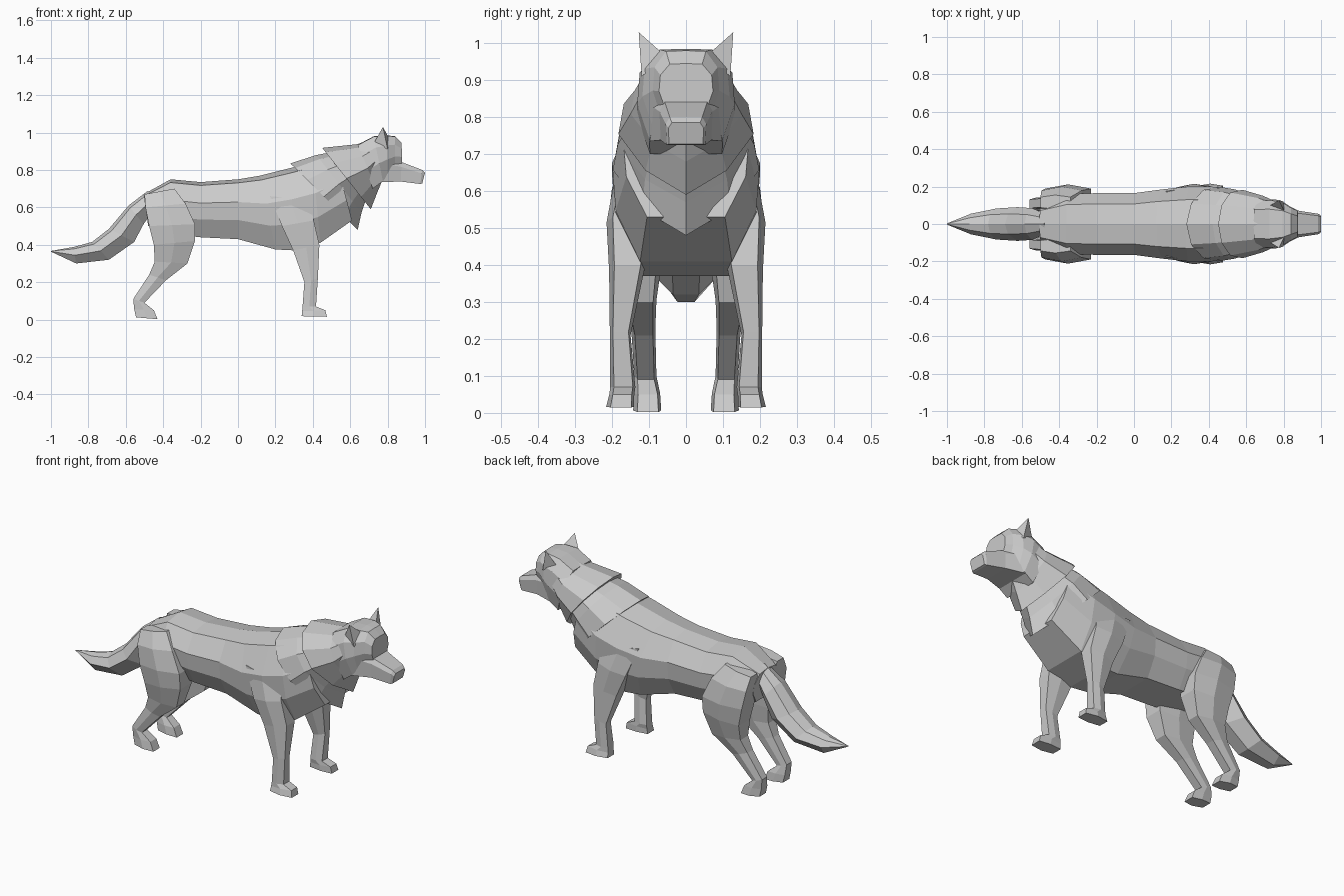
import bpy, bmesh


def loft(name, rings, mirror=False):
    """Skin a list of equal-length point rings, capping both ends, flat shaded."""
    bm = bmesh.new()
    vs = [[bm.verts.new(p) for p in r] for r in rings]
    n = len(rings[0])
    for a, b in zip(vs, vs[1:]):
        for i in range(n):
            j = (i + 1) % n
            bm.faces.new((a[i], a[j], b[j], b[i]))
    bm.faces.new(vs[0])
    bm.faces.new(vs[-1])
    bmesh.ops.remove_doubles(bm, verts=bm.verts, dist=0.0005)
    bmesh.ops.recalc_face_normals(bm, faces=bm.faces)
    me = bpy.data.meshes.new(name)
    bm.to_mesh(me)
    bm.free()
    ob = bpy.data.objects.new(name, me)
    bpy.context.collection.objects.link(ob)
    if mirror:
        m = ob.modifiers.new("Mirror", 'MIRROR')
        m.use_axis = (False, True, False)
        m.use_clip = False
        m.use_mirror_merge = False
    return ob


def section(ring, profile):
    """Symmetric section from top point (xt, zt) to bottom point (xb, zb), half width w."""
    xt, zt, xb, zb, w = ring
    full = profile + [(-y, t) for y, t in reversed(profile) if y > 0]
    return [(xt + (xb - xt) * t, y * w, zt + (zb - zt) * t) for y, t in full]


def spine_part(name, rings, profile):
    return loft(name, [section(r, profile) for r in rings])


LEG = [(0, .1), (0, .85), (.5, 1), (1, .85), (1, .1), (.5, 0)]


def leg(name, rings):
    """Leg rings: back x, z, front x, z, inner y, outer y."""
    return loft(name, [[(xb + (xf - xb) * t, yi + (yo - yi) * s, zb + (zf - zb) * t)
                        for t, s in LEG] for xb, zb, xf, zf, yi, yo in rings], True)


# torso
spine_part("torso", [
    (-.505, .67, -.48, .50, .11),
    (-.36, .75, -.37, .46, .16),
    (-.20, .735, -.20, .44, .165),
    (.0, .75, .0, .43, .165),
    (.12, .77, .20, .375, .185),
    (.28, .81, .30, .37, .20),
    (.40, .84, .44, .41, .20),
    (.52, .87, .61, .53, .17),
], [(0, 0), (.65, .06), (1, .38), (.95, .68), (.62, 1)])

# overlapping mane collars, pointed at the throat
MANE = [(0, 0), (.55, .07), (.92, .25), (1, .5), (.6, .8), (0, 1)]
spine_part("rear_mane", [
    (.28, .835, .64, .48, .198),
    (.42, .88, .66, .57, .185),
    (.58, .91, .69, .66, .15),
], MANE)
spine_part("front_mane", [
    (.45, .918, .71, .59, .183),
    (.64, .938, .745, .68, .15),
    (.72, .97, .77, .74, .125),
], MANE)

# head
spine_part("head", [
    (.64, .935, .72, .70, .13),
    (.725, .98, .775, .74, .132),
    (.795, .985, .80, .77, .118),
    (.84, .98, .84, .80, .09),
    (.875, .945, .877, .82, .073),
], [(0, 0), (.6, .01), (.95, .25), (1, .6), (.75, 1)])

# muzzle
spine_part("muzzle", [
    (.77, .87, .765, .735, .105),
    (.875, .842, .87, .738, .072),
    (.985, .80, .975, .725, .055),
    (1.0, .785, .985, .728, .048),
], [(.8, 0), (1, .25), (.95, 1)])

# ears, each a leaning three-sided spike
base = [(.81, .055, .965), (.80, .12, .91), (.73, .10, .95)]
tip = [(.775, .128, 1.03)] * 3
loft("ear", [base, [tuple(b + (t - b) * .99 for b, t in zip(p, q)) for p, q in zip(base, tip)]], True)

# front legs with paws
leg("front_leg", [
    (.17, .66, .38, .64, .09, .19),
    (.235, .50, .405, .53, .10, .215),
    (.295, .37, .435, .40, .113, .208),
    (.355, .20, .427, .22, .15, .206),
    (.345, .068, .417, .07, .137, .205),
    (.343, .045, .467, .05, .14, .208),
    (.34, .018, .475, .015, .14, .216),
])

# hind legs with paws
leg("hind_leg", [
    (-.50, .67, -.34, .70, .08, .155),
    (-.495, .60, -.28, .62, .06, .20),
    (-.475, .50, -.23, .51, .06, .212),
    (-.45, .40, -.23, .42, .065, .20),
    (-.445, .31, -.27, .30, .08, .17),
    (-.475, .24, -.385, .21, .083, .148),
    (-.56, .11, -.50, .09, .08, .14),
    (-.555, .055, -.45, .05, .07, .14),
    (-.545, .012, -.43, .002, .067, .143),
])

# bushy tail
spine_part("tail", [
    (-.48, .69, -.47, .56, .055),
    (-.585, .61, -.505, .51, .085),
    (-.69, .485, -.555, .415, .09),
    (-.78, .415, -.69, .32, .083),
    (-.88, .388, -.865, .30, .055),
    (-1.0, .367, -1.0, .363, .003),
], [(0, 0), (.6, .12), (1, .5), (.42, 1)])
